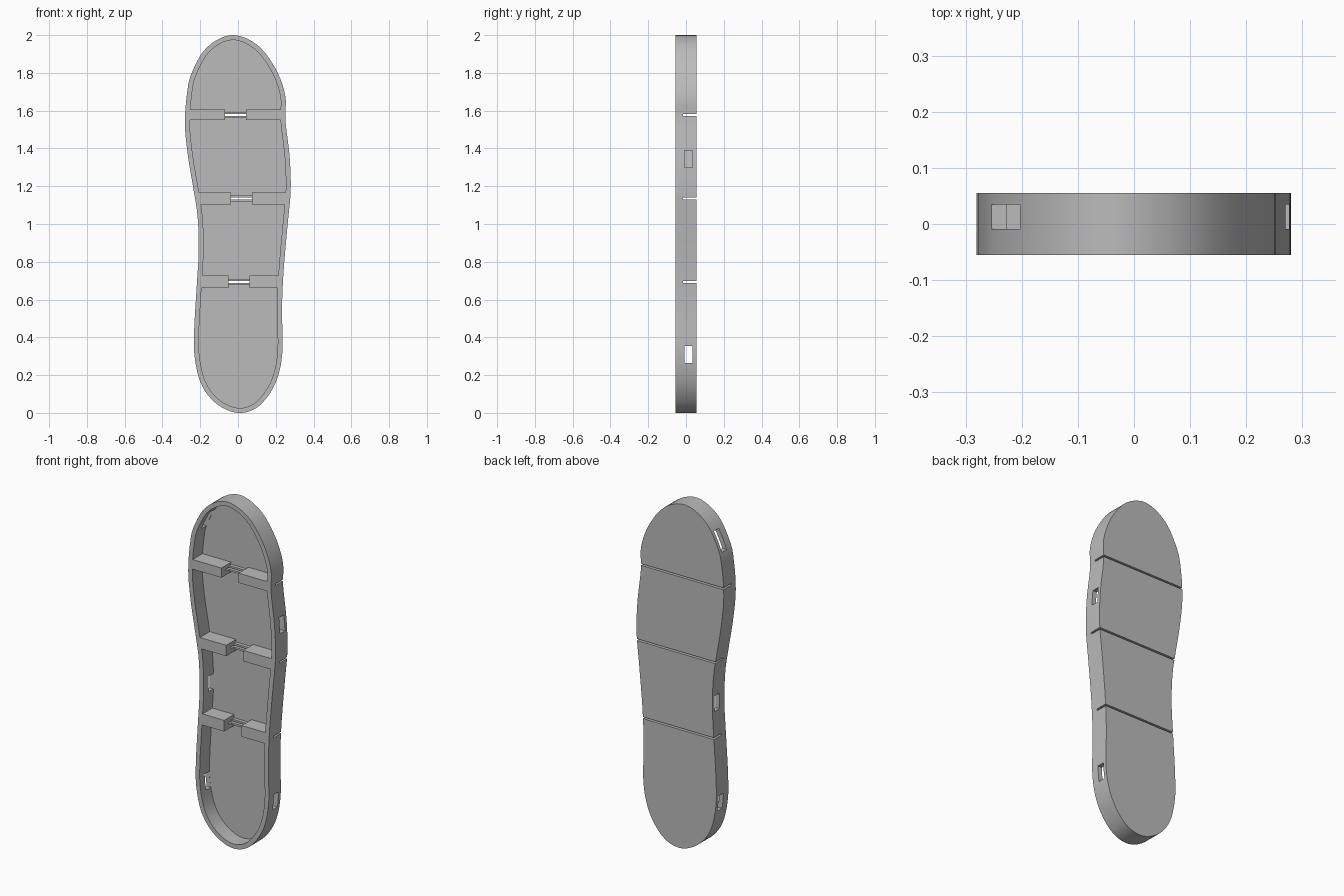
import bpy, bmesh
from mathutils import Vector

if "Cube" in bpy.data.objects:
    bpy.data.objects.remove(bpy.data.objects["Cube"])

FRONT, BACK, FLOOR = -0.055, 0.055, 0.035
RIM = 0.026

grey = bpy.data.materials.new("plain grey")
grey.use_nodes = True
grey.diffuse_color = (0.5, 0.5, 0.5, 1)
grey.node_tree.nodes["Principled BSDF"].inputs["Base Color"].default_value = (0.5, 0.5, 0.5, 1)

# Sole outline, counter-clockwise from the heel (x, z)
OUTLINE = [(.02, 0), (.1, .028), (.17, .105), (.215, .205), (.236, .34), (.233, .55),
           (.242, .76), (.263, 1.0), (.279, 1.18), (.273, 1.36), (.251, 1.55), (.25, 1.68),
           (.2, 1.82), (.1, 1.95), (-.035, 2), (-.165, 1.935), (-.245, 1.8), (-.27, 1.69),
           (-.281, 1.53), (-.265, 1.36), (-.235, 1.18), (-.214, 1.04), (-.208, .86),
           (-.22, .65), (-.232, .44), (-.23, .3), (-.2, .165), (-.14, .072), (-.06, .016)]

# Cross ribs: bottom, top, slot height, notch left and right
RIBS = [(.662, .727, .692, -.05, .062), (1.103, 1.166, 1.135, -.037, .073),
        (1.55, 1.606, 1.578, -.068, .042)]


def smooth_loop(points, steps=5):
    """Closed Catmull-Rom curve through the points."""
    pts, out = [Vector(p) for p in points], []
    n = len(pts)
    for i in range(n):
        a, b, c, d = (pts[(i + k) % n] for k in (-1, 0, 1, 2))
        for s in range(steps):
            t = s / steps
            out.append(b + (c - a) * t / 2 + (a - b * 2.5 + c * 2 - d / 2) * t * t
                       + ((b - c) * 1.5 + (d - a) / 2) * t ** 3)
    return out


def inset(loop, dist):
    n, out = len(loop), []
    for i, p in enumerate(loop):
        t = (loop[(i + 1) % n] - loop[i - 1]).normalized()
        out.append(p + Vector((-t.y, t.x)) * dist)
    return out


def clip(loop, height, sign):
    """Keep the part of a loop above (sign 1) or below (sign -1) a height."""
    out = []
    for i, b in enumerate(loop):
        a = loop[i - 1]
        da, db = (a.y - height) * sign, (b.y - height) * sign
        if da * db < 0:
            out.append(a.lerp(b, da / (da - db)))
        if db > 0:
            out.append(b)
    return out


def prism(name, loop, y0, y1):
    """Closed solid with the loop as its front and back."""
    n = len(loop)
    verts = [(p[0], y, p[1]) for y in (y0, y1) for p in loop]
    faces = [tuple(range(n)), tuple(reversed(range(n, n + n)))]
    for i in range(n):
        j = (i + 1) % n
        faces.append((j, i, n + i, n + j))
    mesh = bpy.data.meshes.new(name)
    mesh.from_pydata(verts, [], faces)
    bm = bmesh.new()
    bm.from_mesh(mesh)
    bmesh.ops.recalc_face_normals(bm, faces=bm.faces)
    bm.to_mesh(mesh)
    bm.free()
    mesh.materials.append(grey)
    obj = bpy.data.objects.new(name, mesh)
    bpy.context.scene.collection.objects.link(obj)
    return obj


def box(name, x0, x1, y0, y1, z0, z1):
    return prism(name, [(x0, z0), (x1, z0), (x1, z1), (x0, z1)], y0, y1)


def cut(target, cutter):
    mod = target.modifiers.new("cut", "BOOLEAN")
    mod.object, mod.operation, mod.solver = cutter, "DIFFERENCE", "EXACT"
    bpy.context.view_layer.update()
    evaluated = target.evaluated_get(bpy.context.evaluated_depsgraph_get())
    result = bpy.data.meshes.new_from_object(evaluated)
    target.modifiers.remove(mod)
    target.data = result
    bpy.data.objects.remove(cutter)


outer = smooth_loop(OUTLINE)
inner = inset(outer, RIM)
tray = prism("sole_tray", outer, FRONT, BACK)

# Four pockets between the ribs
limits = [-1] + [v for rib in RIBS for v in rib[:2]] + [3]
for low, high in zip(limits[::2], limits[1::2]):
    pocket = clip(clip(inner, low, 1), high, -1)
    cut(tray, prism("pocket_cutter", pocket, FRONT - .05, FLOOR))

# Rib notches, hinge slots from the back, and thin lips beside each slot
for number, (low, high, mid, x0, x1) in enumerate(RIBS, 1):
    cut(tray, box("notch_cutter", x0, x1, FRONT - .05, FLOOR, low - .004, high + .004))
    cut(tray, box("slot_cutter", -.5, .5, -.015, BACK + .05, mid - .005, mid + .005))
    for label, z0 in (("lower", mid - .016), ("upper", mid + .005)):
        box(f"{label}_hinge_lip_{number}", x0, x1, .015, FLOOR, z0, z0 + .011)

# Strap windows through the side walls: side, bottom, top
for side, z0, z1 in ((1, .265, .355), (1, 1.3, 1.39), (-1, .265, .355),
                     (-1, .84, .93), (-1, 1.775, 1.885)):
    x0, x1 = sorted((side * .17, side * .4))
    cut(tray, box("window_cutter", x0, x1, -.009, FLOOR - .0005, z0, z1))

# Smooth curved walls with sharp edges
bpy.ops.object.select_all(action="DESELECT")
tray.select_set(True)
bpy.context.view_layer.objects.active = tray
bpy.ops.object.shade_smooth_by_angle(angle=0.5)
